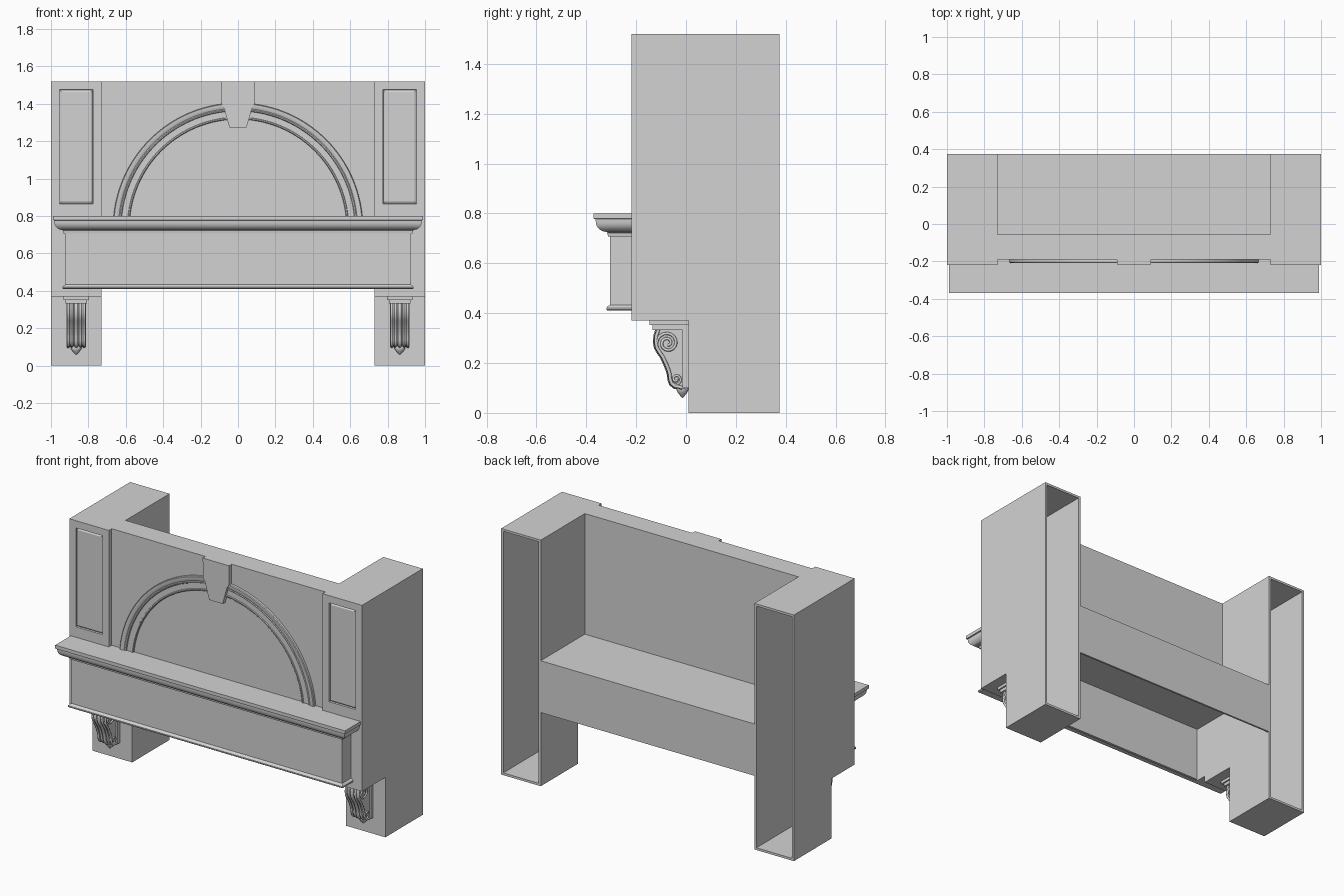
import bpy, bmesh, math
from mathutils import Vector

cube = bpy.data.objects.get("Cube")
if cube:
    bpy.data.objects.remove(cube, do_unlink=True)

GREY = (0.65, 0.65, 0.65, 1)
mat = bpy.data.materials.new("plaster grey")
mat.use_nodes = True
mat.diffuse_color = GREY
mat.node_tree.nodes["Principled BSDF"].inputs["Base Color"].default_value = GREY


def finish(name, bm, smooth=None):
    """Turn a bmesh into a named, coloured object."""
    bmesh.ops.recalc_face_normals(bm, faces=bm.faces)
    me = bpy.data.meshes.new(name)
    bm.to_mesh(me)
    bm.free()
    ob = bpy.data.objects.new(name, me)
    bpy.context.collection.objects.link(ob)
    me.materials.append(mat)
    if smooth:
        shade(ob, smooth)
    return ob


def shade(ob, degrees):
    bpy.ops.object.select_all(action='DESELECT')
    ob.select_set(True)
    bpy.context.view_layer.objects.active = ob
    bpy.ops.object.shade_smooth_by_angle(angle=math.radians(degrees))


def box(name, x0, x1, y0, y1, z0, z1):
    bm = bmesh.new()
    bmesh.ops.create_cube(bm, size=1)
    for v in bm.verts:
        v.co = Vector(((x0, x1)[v.co.x > 0], (y0, y1)[v.co.y > 0], (z0, z1)[v.co.z > 0]))
    return finish(name, bm)


def prism(points, offset):
    """Closed prism from a loop of 3D points."""
    bm = bmesh.new()
    face = bm.faces.new([bm.verts.new(p) for p in points])
    ext = bmesh.ops.extrude_face_region(bm, geom=[face], use_keep_orig=True)
    bmesh.ops.translate(bm, vec=offset, verts=[g for g in ext["geom"] if isinstance(g, bmesh.types.BMVert)])
    bmesh.ops.recalc_face_normals(bm, faces=bm.faces)
    return bm


def loft(name, rows, smooth, closed=False):
    """Skin rows of points, capping the two ends if each row is a closed section."""
    bm = bmesh.new()
    grid = [[bm.verts.new(p) for p in row] for row in rows]
    n = len(rows[0])
    for a, b in zip(grid, grid[1:]):
        for i in range(n if closed else n - 1):
            j = (i + 1) % n
            bm.faces.new((a[i], a[j], b[j], b[i]))
    if closed:
        bm.faces.new(grid[0])
        bm.faces.new(grid[-1])
    return finish(name, bm, smooth)


def tube(name, points, radius):
    cu = bpy.data.curves.new(name, 'CURVE')
    cu.dimensions = '3D'
    cu.bevel_depth, cu.bevel_resolution, cu.use_fill_caps = radius, 2, True
    sp = cu.splines.new('POLY')
    sp.points.add(len(points) - 1)
    for p, co in zip(sp.points, points):
        p.co = (*co, 1)
    ob = bpy.data.objects.new(name, cu)
    bpy.context.collection.objects.link(ob)
    bpy.ops.object.select_all(action='DESELECT')
    ob.select_set(True)
    bpy.context.view_layer.objects.active = ob
    bpy.ops.object.convert(target='MESH')
    ob = bpy.context.view_layer.objects.active
    ob.data.materials.clear()
    ob.data.materials.append(mat)
    shade(ob, 50)


# Hollow side pillars, open at the back, with a sunk panel on the front
PILLAR = [(0.375, 0), (0.01, 0), (0.01, 0.37), (-0.218, 0.37),
          (-0.218, 0.82), (-0.218, 1.52), (0.375, 1.52)]
for side, s in (("left", 1), ("right", -1)):
    bm = prism([(0.73 * s, y, z) for y, z in PILLAR], (0.27 * s, 0, 0))
    back = [f for f in bm.faces if f.calc_center_median().y > 0.37]
    bmesh.ops.delete(bm, geom=back, context='FACES_ONLY')
    front = [f for f in bm.faces if f.normal.y < -0.9 and f.calc_center_median().z > 0.9]
    bmesh.ops.inset_region(bm, faces=front, thickness=0.063)
    bmesh.ops.inset_region(bm, faces=front, thickness=0.003, depth=-0.010)
    bmesh.ops.inset_region(bm, faces=front, thickness=0.014, depth=0.006)
    ob = finish(side + "_pillar", bm)
    # keep faces outward so the wall grows inward
    if sum(f.normal.x * s * f.area for f in ob.data.polygons if f.center.x * s > 0.99) < 0:
        ob.data.flip_normals()
    wall = ob.modifiers.new("wall", 'SOLIDIFY')
    wall.thickness, wall.offset, wall.use_even_offset = 0.014, -1, True

# Upper centre panel and the hollow box beneath it
box("centre_panel", -0.73, 0.73, -0.19, -0.055, 0.77, 1.52)
box("hood_ceiling", -0.73, 0.73, -0.29, 0.375, 0.762, 0.775)
box("hood_back", -0.73, 0.73, 0.363, 0.375, 0.455, 0.775)
box("hood_front", -0.73, 0.73, -0.304, -0.287, 0.42, 0.775)

# Mantel: moulding profile (outward offset, height) carried round three sides
profile = [(-0.02, 0.41), (0.010, 0.41), (0.014, 0.414), (0.014, 0.421), (0.008, 0.429),
           (0, 0.433), (0, 0.708), (0.008, 0.708), (0.010, 0.722)]
for i in range(9):  # hollow curve under the top slab
    a = i / 8 * math.pi / 2
    profile.append((0.014 + 0.043 * math.sin(a), 0.768 - 0.042 * math.cos(a)))
profile += [(0.058, 0.777), (0.065, 0.779), (0.065, 0.80), (-0.12, 0.80)]
rows = []
for d, z in profile:
    x, y = 0.925 + d, -0.305 - d
    yb = max(-0.205, y)
    rows.append([(-x, yb, z), (-x, y, z), (x, y, z), (x, yb, z)])
loft("mantel_moulding", rows, 30)
box("mantel_top", -0.985, 0.985, -0.365, -0.206, 0.78, 0.7995)
box("mantel_top_infill", -0.73, 0.73, -0.21, -0.18, 0.775, 0.80)
for side, s in (("left", 1), ("right", -1)):
    xs = sorted((0.73 * s, 0.92 * s))
    box(side + "_mantel_end", *xs, -0.303, -0.206, 0.412, 0.78)

# Arch moulding: section (radius, y) turned about a centre behind the mantel
section = [(0.580, -0.185), (0.580, -0.199), (0.584, -0.203), (0.590, -0.203), (0.592, -0.198),
           (0.624, -0.198), (0.627, -0.204), (0.634, -0.207), (0.639, -0.204), (0.648, -0.209),
           (0.664, -0.209), (0.668, -0.205), (0.668, -0.185)]
arch = []
for i in range(65):
    a = 0.09 + (math.pi - 0.18) * i / 64
    arch.append([(r * math.cos(a), y, 0.737 + r * math.sin(a)) for r, y in section])
loft("arch_moulding", arch, 30, closed=True)

# Keystone
half = [(0.09, 1.52), (0.088, 1.40), (0.074, 1.375), (0.046, 1.273)]
outline = half + [(-x, z) for x, z in reversed(half)]
finish("keystone", prism([(x, -0.216, z) for x, z in outline], (0, 0.03, 0)))

# Scrolled corbels under the mantel
FRONT = [(-0.115, 0.335), (-0.124, 0.31), (-0.126, 0.285), (-0.122, 0.262), (-0.112, 0.245),
         (-0.098, 0.225), (-0.086, 0.20), (-0.076, 0.175), (-0.070, 0.155), (-0.068, 0.135),
         (-0.062, 0.117), (-0.048, 0.106), (-0.034, 0.105), (-0.02, 0.10)]


def spiral(x, cy, cz, radius, turns, start, spin):
    pts = []
    for i in range(int(turns * 16) + 1):
        a, r = start + spin * i * math.pi / 8, radius * (1 - 0.85 * i / (turns * 16))
        pts.append((x, cy + r * math.cos(a), cz + r * math.sin(a)))
    return pts


for side, s in (("left", 1), ("right", -1)):
    c, name = 0.865 * s, side + "_corbel_"
    box(name + "cap", c - 0.068, c + 0.068, -0.146, 0.012, 0.352, 0.372)
    box(name + "cap_step", c - 0.058, c + 0.058, -0.134, 0.012, 0.332, 0.352)
    box(name + "backplate", c - 0.052, c + 0.052, -0.014, 0.012, 0.10, 0.333)
    body = [(c - 0.042, y + 0.004, z) for y, z in FRONT] + [(c - 0.042, 0.012, 0.10), (c - 0.042, 0.012, 0.335)]
    finish(name + "body", prism(body, (0.084, 0, 0)), 35)
    # rolled edges with a large upper and small lower volute on each cheek
    for k in (-1, 1):
        x = c + 0.043 * k
        tube(name + "edge", [(x, y + 0.005, z) for y, z in FRONT], 0.007)
        tube(name + "upper_volute", spiral(x, -0.074, 0.280, 0.044, 1.8, math.pi, -1), 0.006)
        tube(name + "lower_volute", spiral(x, -0.040, 0.135, 0.025, 1.5, math.pi, 1), 0.005)
    # leaf ribs down the face
    for dx, r in ((-0.022, 0.007), (0, 0.010), (0.022, 0.007)):
        tube(name + "leaf_rib", [(c + dx, y + 0.003, z) for y, z in FRONT], r)
    # bud at the foot, turned from a short profile
    bud = [(0.020, 0.108), (0.028, 0.098), (0.027, 0.088), (0.018, 0.076), (0.008, 0.066), (0.002, 0.06)]
    ring = [i * math.pi / 8 for i in range(16)]
    loft(name + "bud", [[(c + r * math.cos(a), -0.014 + 0.85 * r * math.sin(a), z) for a in ring]
                        for r, z in bud], 40, closed=True)
